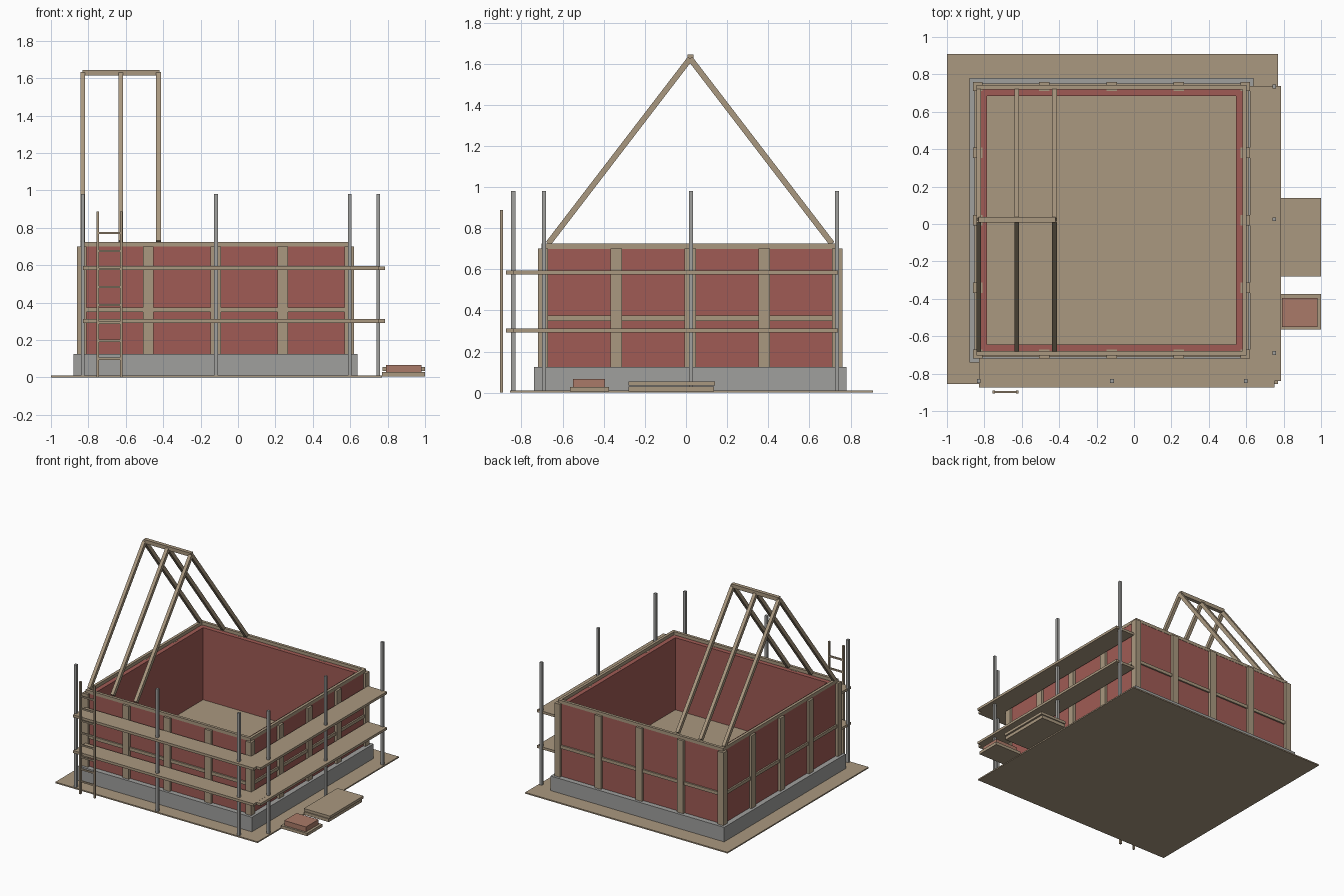
import bpy
from mathutils import Vector, Matrix

cube = bpy.data.objects.get("Cube")
if cube:
    bpy.data.objects.remove(cube, do_unlink=True)


def material(name, color):
    m = bpy.data.materials.new(name)
    m.use_nodes = True
    m.diffuse_color = (*color, 1)
    m.node_tree.nodes["Principled BSDF"].inputs["Base Color"].default_value = (*color, 1)
    return m


TIMBER = material("timber tan", (0.40, 0.315, 0.215))
WALL = material("wall red", (0.35, 0.105, 0.09))
STONE = material("stone grey", (0.35, 0.35, 0.34))
BRICK = material("brick", (0.40, 0.195, 0.138))


def box(name, mat, x, y, z):
    """Axis-aligned box from three (low, high) ranges."""
    bpy.ops.mesh.primitive_cube_add(size=1)
    ob = bpy.context.object
    ob.name = name
    lo, hi = Vector((x[0], y[0], z[0])), Vector((x[1], y[1], z[1]))
    ob.data.transform(Matrix.Translation((lo + hi) / 2) @ Matrix.Diagonal((*(hi - lo), 1)))
    ob.data.materials.append(mat)
    return ob


def around(c, half):
    return (c - half, c + half)


CX, CY = -0.12, 0.02      # centre of the house
SILL, EAVE = 0.125, 0.70


def side_box(name, mat, turn, along, out, z):
    """Box placed on one of four house sides; 'out' is measured from the centre."""
    ob = box(name, mat, along, (-out[1], -out[0]), z)
    ob.data.transform(Matrix.Translation((CX, CY, 0)) @ Matrix.Rotation(turn, 4, 'Z'))
    return ob


# Ground, foundation and floor
box("ground", TIMBER, (-1, 0.77), (-0.855, 0.91), (0, 0.01))
box("foundation", STONE, around(CX, 0.76), around(CY, 0.76), (0.004, SILL))
box("floor", TIMBER, around(CX, 0.67), around(CY, 0.67), (0.12, 0.13))

# Four timber-framed walls
for side, turn in (("front", 0), ("right", 1), ("back", 2), ("left", 3)):
    a = turn * 1.5707963
    side_box(side + "_wall", WALL, a, (-0.72, 0.665), (0.665, 0.72), (SILL, EAVE))
    side_box(side + "_rail", TIMBER, a, (-0.7, 0.7), (0.70, 0.732), (0.35, 0.375))
    side_box(side + "_top_plate", TIMBER, a, (-0.722, 0.70), (0.70, 0.722), (EAVE, 0.725))
    side_box(side + "_corner_post", TIMBER, a, (0.69, 0.74), (0.69, 0.74), (SILL, EAVE + 0.001))
    for i in (-1, 0, 1):
        side_box(side + "_post", TIMBER, a, around(i * 0.36, 0.028), (0.69, 0.74),
                 (SILL, EAVE + 0.001))

# Rafters and ridge
RAFTERS = (-0.83, -0.627, -0.425)
for x in RAFTERS:
    for s in (-1, 1):
        foot, top = Vector((x, CY + s * 0.69, 0.725)), Vector((x, CY, 1.625))
        d = top - foot
        r = box("rafter", TIMBER, around(0, 0.013), around(0, 0.014), around(0, d.length / 2))
        r.data.transform(Matrix.Translation((foot + top) / 2)
                         @ d.to_track_quat('Z', 'Y').to_matrix().to_4x4())
box("ridge", TIMBER, (-0.832, -0.42), around(CY + 0.002, 0.015), (1.615, 1.645))

# Scaffold poles and walkways
poles = [(x, -0.84) for x in (-0.83, -0.117, 0.597)] + [(0.75, y) for y in (-0.69, 0.025, 0.735)]
for x, y in poles:
    box("scaffold_pole", STONE, around(x, 0.01), around(y, 0.01), (0.005, 0.98))
for z in (0.292, 0.575):
    box("front_walkway", TIMBER, (-0.83, 0.75), (-0.875, -0.72), (z, z + 0.02))
    box("right_walkway", TIMBER, (0.62, 0.787), (-0.84, 0.738), (z, z + 0.0195))

# Ladder
for x in (-0.75, -0.625):
    box("ladder_rail", TIMBER, around(x, 0.007), (-0.905, -0.89), (0, 0.888))
for i in range(8):
    box("ladder_rung", TIMBER, (-0.75, -0.625), (-0.903, -0.892), around(0.1 + i * 0.096, 0.006))

# Stacked boards and bricks on a pallet
box("lower_boards", TIMBER, (0.775, 0.99), (-0.28, 0.137), (0.005, 0.03))
box("upper_boards", TIMBER, (0.772, 1.0), (-0.28, 0.14), (0.034, 0.055))
box("brick_pallet", TIMBER, (0.77, 1.0), (-0.565, -0.375), (0.005, 0.028))
box("brick_stack", BRICK, (0.79, 0.98), (-0.55, -0.395), (0.028, 0.067))
